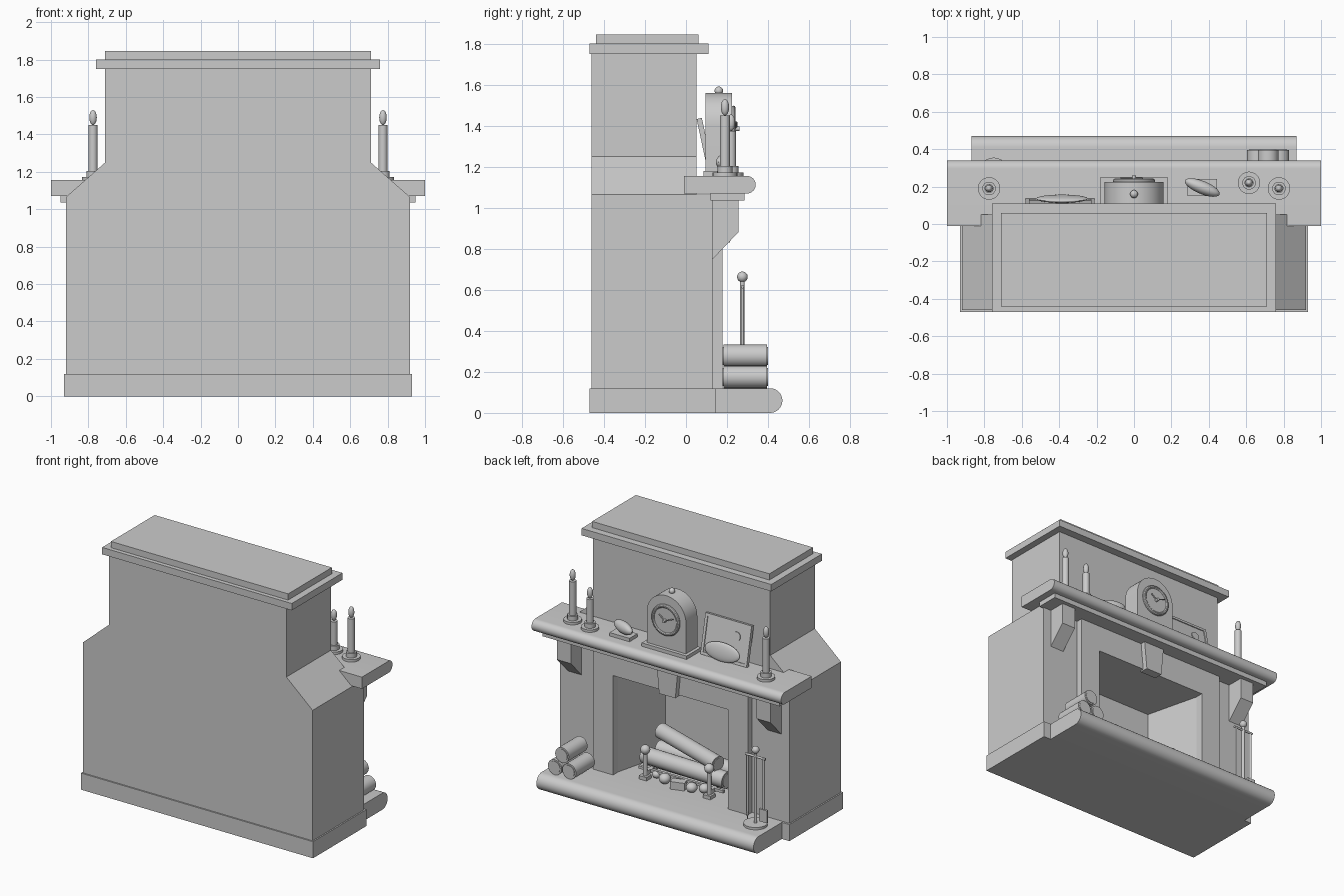
import bpy, bmesh
from math import pi, sin, cos, radians
from mathutils import Vector

if "Cube" in bpy.data.objects:
    bpy.data.objects.remove(bpy.data.objects["Cube"])


def finish(name, bm, smooth=False):
    bmesh.ops.recalc_face_normals(bm, faces=bm.faces)
    me = bpy.data.meshes.new(name)
    bm.to_mesh(me)
    bm.free()
    ob = bpy.data.objects.new(name, me)
    bpy.context.collection.objects.link(ob)
    if smooth:
        bpy.ops.object.select_all(action='DESELECT')
        ob.select_set(True)
        bpy.context.view_layer.objects.active = ob
        bpy.ops.object.shade_smooth_by_angle(angle=radians(35))
    return ob


def prism(name, pts, axis, a, b, smooth=False):
    """Extrude a 2D profile along an axis from a to b."""
    place = {'x': lambda p, t: (t, p[0], p[1]),
             'y': lambda p, t: (p[0], t, p[1]),
             'z': lambda p, t: (p[0], p[1], t)}[axis]
    bm = bmesh.new()
    lo = [bm.verts.new(place(p, a)) for p in pts]
    hi = [bm.verts.new(place(p, b)) for p in pts]
    n = len(pts)
    bm.faces.new(lo)
    bm.faces.new(hi)
    for i in range(n):
        bm.faces.new((lo[i], lo[(i + 1) % n], hi[(i + 1) % n], hi[i]))
    return finish(name, bm, smooth)


def box(name, x0, x1, y0, y1, z0, z1):
    return prism(name, [(x0, y0), (x1, y0), (x1, y1), (x0, y1)], 'z', z0, z1)


def rod(name, p, q, r, r2=None, seg=24):
    p, q = Vector(p), Vector(q)
    d = q - p
    bm = bmesh.new()
    bmesh.ops.create_cone(bm, cap_ends=True, segments=seg, radius1=r,
                          radius2=r if r2 is None else r2, depth=d.length)
    bm.transform(d.to_track_quat('Z', 'Y').to_matrix().to_4x4())
    bmesh.ops.translate(bm, verts=bm.verts, vec=(p + q) / 2)
    return finish(name, bm, True)


def ball(name, c, size, rot=(0, 0, 0)):
    bm = bmesh.new()
    bmesh.ops.create_uvsphere(bm, u_segments=24, v_segments=14, radius=1)
    bmesh.ops.scale(bm, verts=bm.verts, vec=size)
    ob = finish(name, bm, True)
    ob.location, ob.rotation_euler = c, rot
    return ob


def nosed(y0, y1, z0, z1):
    """Slab profile with a half-round front edge."""
    r, zc = (z1 - z0) / 2, (z0 + z1) / 2
    arc = [(y1 - r + r * cos(t), zc + r * sin(t))
           for t in (-pi / 2 + pi * i / 16 for i in range(17))]
    return [(y0, z0)] + arc + [(y0, z1)]


# Chimney breast: lower block, sloped shoulders, upper stack and crown
body = box("chimney_breast", -.92, .92, -.46, .13, .12, 1.065)
cutter = prism("firebox_cutter", [(.46, .2), (.46, .12), (.36, -.28), (-.36, -.28), (-.46, .12), (-.46, .2)],
               'z', .05, .84)
cutter.hide_render = True
mod = body.modifiers.new("firebox", 'BOOLEAN')
mod.operation, mod.solver, mod.object = 'DIFFERENCE', 'EXACT', cutter
bpy.context.view_layer.objects.active = body
bpy.ops.object.modifier_apply(modifier=mod.name)
bpy.data.objects.remove(cutter)
prism("upper_stack", [(-.92, 1.065), (.92, 1.065), (.71, 1.25), (.71, 1.76), (-.71, 1.76), (-.71, 1.25)],
      'y', -.46, .05)
box("crown_moulding", -.76, .76, -.47, .11, 1.75, 1.80)
box("crown_cap", -.71, .71, -.44, .06, 1.80, 1.845)
box("plinth", -.93, .93, -.47, .145, 0, .12)
prism("hearth", nosed(.14, .47, 0, .12), 'x', -.87, .87, True)

# Mantel shelf, bed moulding, corbels, surround and keystone
prism("mantel_shelf", nosed(-.01, .34, 1.07, 1.155), 'x', -1, 1, True)
box("bed_moulding", -.95, .95, .12, .285, 1.035, 1.07)
prism("surround", [(-.62, .12), (-.46, .12), (-.46, .84), (.46, .84), (.46, .12), (.62, .12),
                   (.62, 1.035), (-.62, 1.035)], 'y', .125, .178)
prism("keystone", [(-.065, .83), (.065, .83), (.085, 1.035), (-.085, 1.035)], 'y', .15, .215)
for s in (-1, 1):
    prism("corbel", [(.125, .75), (.13, .75), (.255, .88), (.255, 1.035), (.125, 1.035)],
          'x', s * .745, s * .855)

# Grate, andirons, burning logs and coals
for s in (-1, 1):
    x = s * .256
    rod("andiron_post", (x, .1, .12), (x, .1, .31), .016)
    ball("andiron_knob", (x, .1, .33), (.033,) * 3)
    box("andiron_foot", x - .03, x + .03, .07, .13, .12, .145)
    box("andiron_bar", x - .014, x + .014, -.2, .1, .145, .175)
for y in (-.16, -.09, -.02, .05):
    box("grate_bar", -.34, .34, y - .01, y + .01, .155, .175)


def log(name, p, q, r):
    rod(name, p, q, r)
    d = (Vector(q) - Vector(p)).normalized() * .004
    rod(name + "_end_grain", Vector(p) - d, Vector(q) + d, r * .8)


log("fire_log_front", (.33, .0, .235), (-.34, .02, .235), .058)
log("fire_log_back", (.31, -.14, .235), (-.31, -.14, .235), .055)
log("fire_log_top", (.29, -.13, .37), (-.27, .02, .335), .054)
for x, y, r in ((.107, .09, .04), (-.116, .1, .038), (-.19, .06, .036), (.2, .05, .03)):
    ball("coal", (x, y, .12 + r * .9), (r, r, r * .9))
coal = box("coal_block", -.05, .05, -.03, .03, 0, .055)
coal.location, coal.rotation_euler = (-.01, .1, .12), (0, 0, .3)

# Log stack on the hearth
for x, z in ((.66, .175), (.775, .175), (.717, .278)):
    log("stacked_log", (x, .182, z), (x, .395, z), .055)

# Fire tool stand
tx, ty = -.75, .275
rod("tool_stand_base", (tx, ty, .12), (tx, ty, .137), .08)
rod("tool_stand_pole", (tx, ty, .13), (tx, ty, .65), .011)
ball("tool_stand_knob", (tx, ty, .663), (.026,) * 3)
rod("tool_stand_arm", (tx - .08, ty, .615), (tx + .08, ty, .615), .008)
for dx in (-.065, .065):
    rod("tool_handle", (tx + dx, ty, .2), (tx + dx, ty, .62), .008)
box("shovel_blade", tx - .097, tx - .033, ty - .006, ty + .01, .16, .25)
rod("poker_tip", (tx + .065, ty, .2), (tx + .065, ty, .15), .01, .002)

# Candlesticks
top = 1.155
for x, y, h in ((-.775, .19, 1.45), (.775, .19, 1.45), (.615, .22, 1.375)):
    rod("candle_dish", (x, y, top), (x, y, top + .018), .06)
    rod("candle_socket", (x, y, top + .018), (x, y, top + .05), .036)
    rod("candle", (x, y, top + .05), (x, y, h), .024)
    ball("candle_flame", (x, y, h + .04), (.02, .02, .04))

# Mantel clock
box("clock_base", -.18, .18, .085, .25, top, 1.18)
arch = [(.157 * cos(pi * i / 24), 1.403 + .157 * sin(pi * i / 24)) for i in range(25)]
prism("clock_case", [(-.157, 1.18), (.157, 1.18)] + arch, 'y', .095, .225, True)
ball("clock_finial", (0, .16, 1.57), (.021,) * 3)
bpy.ops.mesh.primitive_torus_add(location=(0, .23, 1.385), rotation=(pi / 2, 0, 0),
                                 major_radius=.1, minor_radius=.013, major_segments=40, minor_segments=10)
bpy.context.object.name = "clock_bezel"
bpy.ops.object.shade_smooth_by_angle()
rod("clock_dial", (0, .22, 1.385), (0, .236, 1.385), .098, seg=40)
rod("clock_hub", (0, .23, 1.385), (0, .26, 1.385), .011)
rod("clock_hour_hand", (0, .243, 1.385), (.045, .243, 1.42), .005, seg=8)
rod("clock_minute_hand", (0, .247, 1.385), (-.07, .247, 1.415), .004, seg=8)

# Leaning picture with raised hill and sun, built upright then tilted to the wall
parts = [box("picture_panel", -.165, .165, 0, .016, .02, .27)]
parts.append(prism("picture_frame_sides", [(-.185, 0), (.185, 0), (.185, .285), (-.185, .285)], 'y', -.004, .012))
for s in (-1, 1):
    parts.append(box("picture_frame_side", s * .185, s * .165, 0, .022, 0, .285))
parts += [box("picture_frame_top", -.185, .185, 0, .022, .265, .285),
          box("picture_frame_bottom", -.185, .185, 0, .022, 0, .02)]
parts.append(rod("picture_sun", (-.075, .01, .185), (-.075, .022, .185), .032))
for ob in parts:
    ob.location, ob.rotation_euler = (-.395, .115, top), (radians(12), 0, 0)
ball("picture_hill", (-.385, .135, 1.22), (.14, .018, .065), (radians(12), 0, 0))

# Polished stone on a small stand
box("stone_stand", .285, .445, .15, .24, top, 1.18)
ball("polished_stone", (.365, .195, 1.222), (.1, .035, .042), (0, 0, radians(-22)))
